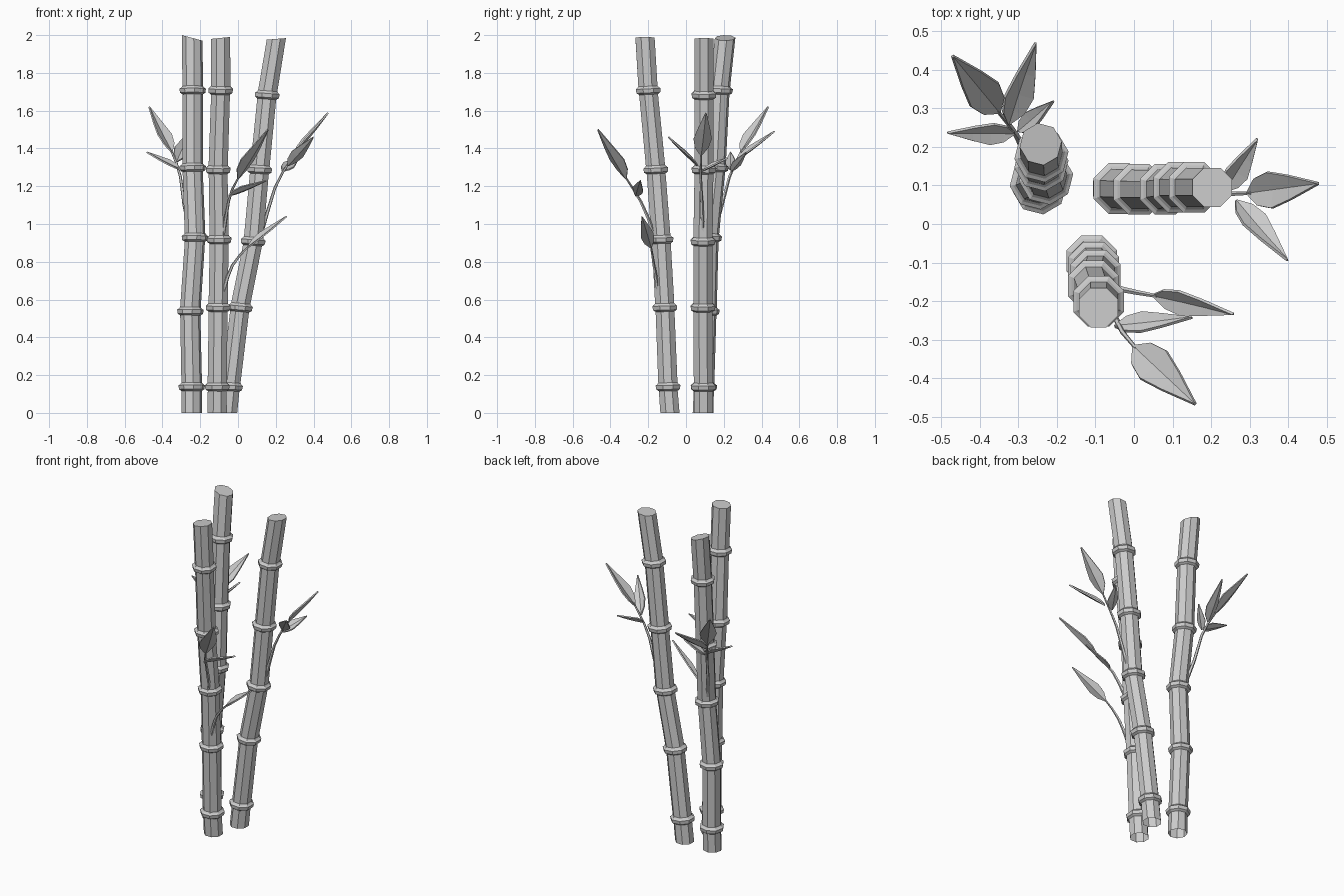
import bpy, bmesh, math
from mathutils import Vector

if "Cube" in bpy.data.objects:
    bpy.data.objects.remove(bpy.data.objects["Cube"])

def finish(bm, name):
    bmesh.ops.recalc_face_normals(bm, faces=bm.faces)
    mesh = bpy.data.meshes.new(name)
    bm.to_mesh(mesh)
    bm.free()
    ob = bpy.data.objects.new(name, mesh)
    bpy.context.collection.objects.link(ob)
    return ob

def loft(bm, loops):
    rows = [[bm.verts.new(p) for p in loop] for loop in loops]
    n = len(rows[0])
    for a, b in zip(rows, rows[1:]):
        for i in range(n):
            bm.faces.new((a[i], a[(i + 1) % n], b[(i + 1) % n], b[i]))
    bm.faces.new(rows[-1])

# Bamboo stalk: octagonal tube, open below, swelling into a collar at each node
COLLAR = [(-0.024, 0.054), (-0.015, 0.068), (0.006, 0.071), (0.012, 0.062), (0.02, 0.055)]

def stalk(name, path, turn, tilt):
    loops = []
    last = len(path) - 1
    for k, p in enumerate(path):
        c = Vector(p)
        if 0 < k < last:
            slope = Vector(path[k + 1]) - Vector(path[k - 1])
            rows = COLLAR
        else:
            slope = Vector(path[min(k + 1, last)]) - Vector(path[max(k - 1, 0)])
            rows = [(0, 0.055)]
        slope /= slope.z
        for dz, r in rows:
            loop = []
            for i in range(8):
                a = math.radians(turn) + math.tau * i / 8
                x, y = r * math.cos(a), r * math.sin(a)
                lean = tilt * x if k == last else (0 if k == 0 else -0.6 * (slope.x * x + slope.y * y))
                loop.append(c + slope * dz + Vector((x, y, lean)))
            loops.append(loop)
    bm = bmesh.new()
    loft(bm, loops)
    finish(bm, name)

# Twig: thin tapering five-sided tube along a smooth path
def twig(name, pts, r0=0.011, r1=0.005):
    pts = [Vector(p) for p in pts]
    loops = []
    for k, p in enumerate(pts):
        d = (pts[min(k + 1, len(pts) - 1)] - pts[max(k - 1, 0)]).normalized()
        u = d.cross(Vector((0.3, 0.9, 0.1))).normalized()
        v = d.cross(u)
        r = r0 + (r1 - r0) * k / (len(pts) - 1)
        loops.append([p + r * (u * math.cos(math.tau * i / 5) + v * math.sin(math.tau * i / 5)) for i in range(5)])
    bm = bmesh.new()
    loft(bm, loops)
    finish(bm, name)

# Leaf: pointed blade folded along its midrib, given a little thickness
OUTLINE = [(0, 0.08), (0.16, 0.75), (0.36, 1.0), (0.62, 0.66), (1, 0.05)]

def leaf(name, base, tip, width, roll=0):
    base, tip = Vector(base), Vector(tip)
    d = tip - base
    side = d.cross(Vector((0, 0, 1))).normalized()
    up = side.cross(d).normalized()
    a = math.radians(roll)
    side, up = side * math.cos(a) + up * math.sin(a), up * math.cos(a) - side * math.sin(a)
    bm = bmesh.new()
    rows = []
    for t, w in OUTLINE:
        mid = base + d * t - up * 0.05 * width * math.sin(math.pi * t)
        h = w * width / 2
        rows.append([bm.verts.new(mid + side * s * h + up * 0.35 * h * abs(s)) for s in (-1, 0, 1)])
    for p, q in zip(rows, rows[1:]):
        for i in (0, 1):
            bm.faces.new((p[i], p[i + 1], q[i + 1], q[i]))
    ob = finish(bm, name)
    m = ob.modifiers.new("thickness", 'SOLIDIFY')
    m.thickness = 0.008
    m.offset = 0

# Left stalk
stalk("left_stalk", [(-0.245, 0.09, 0), (-0.245, 0.095, 0.14), (-0.252, 0.108, 0.54), (-0.228, 0.12, 0.93),
                     (-0.24, 0.155, 1.3), (-0.24, 0.178, 1.71), (-0.242, 0.207, 1.985)], 8, -0.27)
twig("left_twig", [(-0.255, 0.15, 0.96), (-0.285, 0.19, 1.1), (-0.305, 0.23, 1.25), (-0.325, 0.26, 1.32), (-0.355, 0.295, 1.39)])
leaf("left_main_leaf", (-0.35, 0.29, 1.38), (-0.47, 0.435, 1.62), 0.095)
leaf("left_back_leaf", (-0.325, 0.26, 1.33), (-0.255, 0.468, 1.49), 0.08, -25)
leaf("left_outer_leaf", (-0.31, 0.235, 1.29), (-0.483, 0.236, 1.38), 0.06, 25)
leaf("left_small_leaf", (-0.30, 0.24, 1.28), (-0.21, 0.318, 1.38), 0.05, 20)

# Front stalk
stalk("front_stalk", [(-0.11, -0.085, 0), (-0.11, -0.095, 0.14), (-0.105, -0.112, 0.56), (-0.10, -0.132, 0.92),
                      (-0.105, -0.16, 1.29), (-0.092, -0.2, 1.71), (-0.092, -0.217, 1.985)], 22.5, 0.1)
twig("front_lower_twig", [(-0.085, -0.145, 0.62), (-0.055, -0.16, 0.72), (-0.03, -0.17, 0.78), (0.01, -0.178, 0.835), (0.06, -0.187, 0.885)])
leaf("front_lower_leaf", (0.05, -0.185, 0.875), (0.257, -0.234, 1.04), 0.07, -30)
twig("front_upper_twig", [(-0.08, -0.165, 0.93), (-0.065, -0.2, 1.03), (-0.05, -0.24, 1.12), (-0.03, -0.28, 1.185), (0.005, -0.322, 1.25)])
leaf("front_main_leaf", (0.0, -0.318, 1.24), (0.158, -0.466, 1.5), 0.1)
leaf("front_side_leaf", (-0.05, -0.265, 1.15), (0.15, -0.242, 1.23), 0.06, 30)

# Right stalk
stalk("right_stalk", [(-0.055, 0.092, 0), (-0.04, 0.092, 0.14), (0.012, 0.09, 0.56), (0.08, 0.09, 0.91),
                      (0.115, 0.095, 1.29), (0.155, 0.095, 1.685), (0.203, 0.095, 1.98)], 22.5, 0.08)
twig("right_twig", [(0.115, 0.09, 0.92), (0.155, 0.085, 1.06), (0.195, 0.08, 1.19), (0.235, 0.077, 1.27), (0.305, 0.08, 1.38)])
leaf("right_main_leaf", (0.295, 0.08, 1.365), (0.477, 0.105, 1.588), 0.095)
leaf("right_back_leaf", (0.235, 0.085, 1.28), (0.32, 0.22, 1.35), 0.065, -25)
leaf("right_front_leaf", (0.265, 0.06, 1.31), (0.398, -0.093, 1.46), 0.07, 30)
